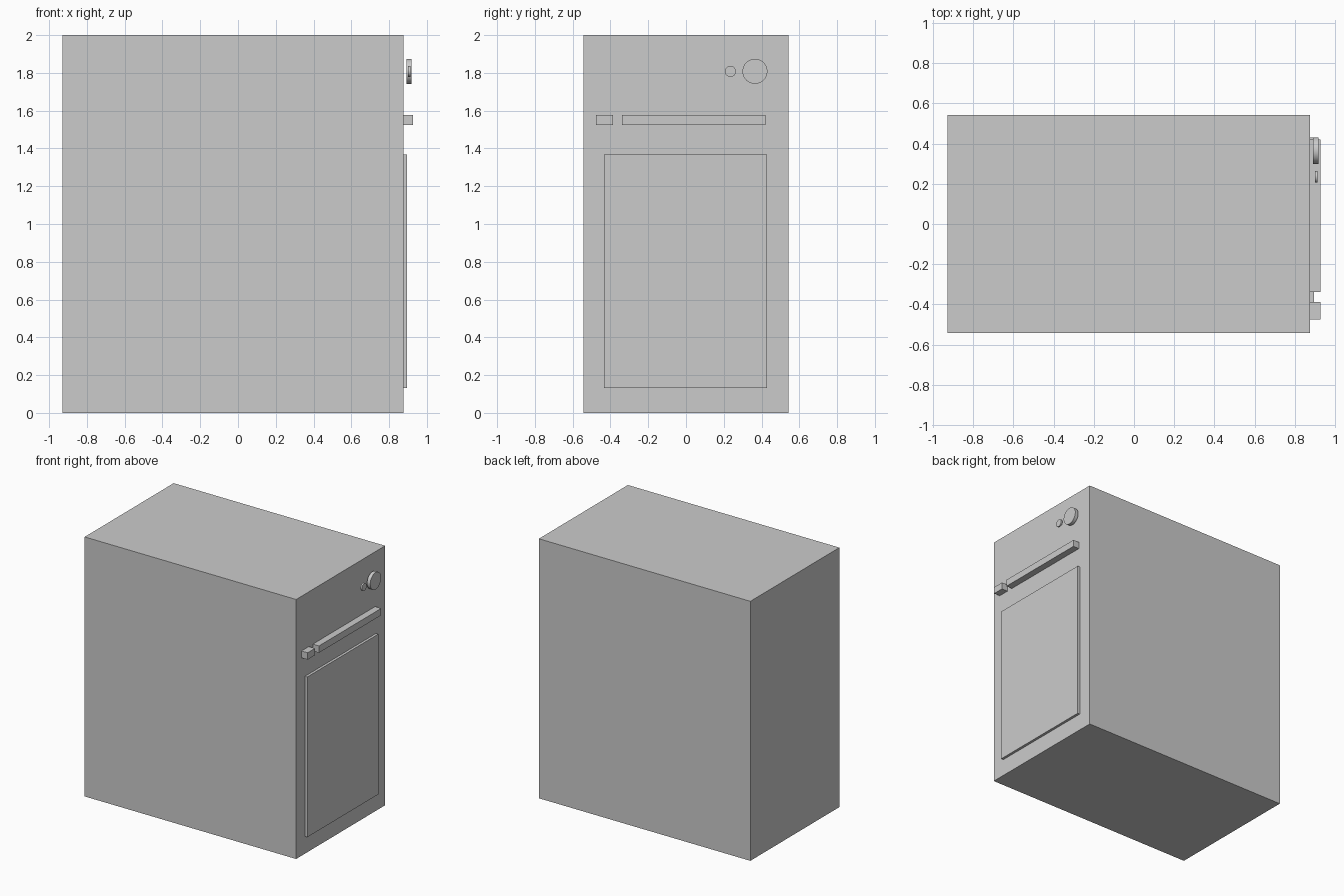
import bpy
import math

if "Cube" in bpy.data.objects:
    bpy.data.objects.remove(bpy.data.objects["Cube"])


def box(name, lo, hi):
    """Axis-aligned box between two corners."""
    bpy.ops.mesh.primitive_cube_add(size=1, location=[(a + b) / 2 for a, b in zip(lo, hi)])
    ob = bpy.context.object
    ob.name = name
    ob.scale = [b - a for a, b in zip(lo, hi)]
    bpy.ops.object.transform_apply(location=False, rotation=False, scale=True)
    return ob


def disc(name, x0, x1, y, z, radius):
    """Round button with its axis along x."""
    bpy.ops.mesh.primitive_cylinder_add(vertices=32, radius=radius, depth=x1 - x0,
                                        location=((x0 + x1) / 2, y, z),
                                        rotation=(0, math.pi / 2, 0))
    ob = bpy.context.object
    ob.name = name
    bpy.ops.object.shade_smooth_by_angle(angle=math.radians(30))
    return ob


FACE = 0.875  # x of the panel side of the case

# Main case
box("case", (-0.928, -0.542, 0), (FACE, 0.542, 2))

# Raised lower panel
box("lower_panel", (FACE, -0.434, 0.132), (0.895, 0.43, 1.367))

# Long bar and short button beside it
box("long_bar", (FACE, -0.338, 1.525), (0.927, 0.42, 1.578))
box("short_button", (FACE, -0.476, 1.525), (0.927, -0.387, 1.578))

# Round buttons, standing slightly off the face
disc("large_round_button", 0.891, 0.918, 0.365, 1.808, 0.066)
disc("small_round_button", 0.900, 0.912, 0.235, 1.808, 0.029)
